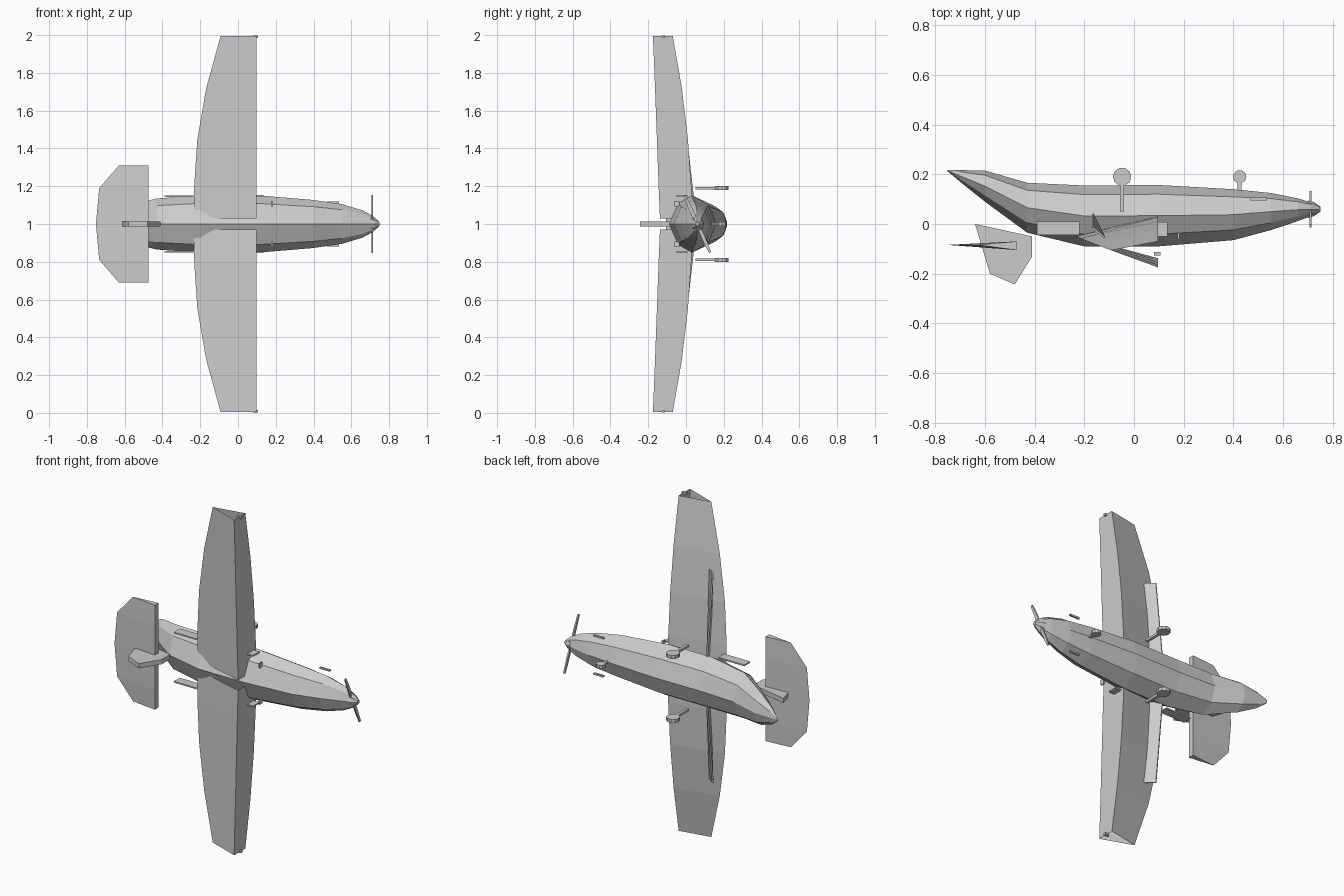
import bpy
from math import cos, sin, pi
from mathutils import Vector

if "Cube" in bpy.data.objects:
    bpy.data.objects.remove(bpy.data.objects["Cube"])

CZ = 1.0  # symmetry plane of the aircraft (wings span along z)


def make(name, verts, faces):
    me = bpy.data.meshes.new(name)
    me.from_pydata([tuple(v) for v in verts], [], faces)
    me.update()
    ob = bpy.data.objects.new(name, me)
    bpy.context.collection.objects.link(ob)
    bpy.context.view_layer.objects.active = ob
    bpy.ops.object.mode_set(mode='EDIT')
    bpy.ops.mesh.select_all(action='SELECT')
    bpy.ops.mesh.normals_make_consistent(inside=False)
    bpy.ops.object.mode_set(mode='OBJECT')
    return ob


def loft(name, rings, caps=True):
    n = len(rings[0])
    verts = [v for r in rings for v in r]
    faces = [(i * n + j, i * n + (j + 1) % n, (i + 1) * n + (j + 1) % n, (i + 1) * n + j)
             for i in range(len(rings) - 1) for j in range(n)]
    if caps:
        faces += [tuple(range(n)), tuple(range(len(verts) - n, len(verts)))]
    return make(name, verts, faces)


def prism(name, outline, z0, z1):
    return loft(name, [[(x, y, z) for x, y in outline] for z in (z0, z1)])


def box(name, x0, x1, y0, y1, zc, dz):
    return prism(name, [(x0, y0), (x1, y0), (x1, y1), (x0, y1)], zc - dz / 2, zc + dz / 2)


def disc(x, y, r, n=10):
    return [(x + r * cos(2 * pi * i / n), y + r * sin(2 * pi * i / n)) for i in range(n)]


# Fuselage: eight-sided rings (x, upper y, lower y, half width)
stations = [(-.75, .212, .218, .012), (-.70, .17, .217, .05), (-.60, .09, .215, .095),
            (-.43, -.035, .166, .135), (-.20, -.09, .155, .152), (.10, -.09, .157, .152),
            (.40, -.065, .14, .127), (.55, -.025, .125, .105), (.66, .012, .103, .072),
            (.71, .03, .088, .045), (.745, .048, .07, .016)]
section = [(0, 0), (.2, .72), (.5, 1), (.85, .66), (1, 0), (.85, -.66), (.5, -1), (.2, -.72)]
loft("fuselage", [[(x, t + (b - t) * f, CZ + w * k) for f, k in section]
                  for x, t, b, w in stations])

# Wing ribs: span, trailing x, trailing y, leading upper y, leading lower y
ribs = [(.03, -.232, -.048, -.138, .034), (.20, -.232, -.05, -.145, .028),
        (.45, -.215, -.058, -.154, .01), (.72, -.168, -.077, -.164, -.022),
        (.995, -.092, -.106, -.175, -.07)]

for s, side in ((1, "right"), (-1, "left")):
    # Wedge wing with blunt leading face and open ends
    loft(side + "_wing", [[(tx, ty, CZ + s * d), (.097, u, CZ + s * d), (.097, l, CZ + s * d)]
                          for d, tx, ty, u, l in ribs], caps=False)
    # Wingtip light
    box(side + "_tip_light", .08, .107, -.126, -.112, CZ + s * .992, .014)
    # Underwing flap plate, tapering outwards
    loft(side + "_flap", [[(-.17, e, CZ + s * d), (-.163, e + .003, CZ + s * d),
                           (-.115, -.053, CZ + s * d), (-.122, -.056, CZ + s * d)]
                          for d, e in ((.13, .04), (.62, -.015))])
    # Main gear
    prism(side + "_main_wheel", disc(-.048, .19, .037), CZ + s * .18, CZ + s * .2)
    box(side + "_main_strut", -.056, -.04, .05, .165, CZ + s * .19, .014)
    # Side plates, exhaust and probe
    box(side + "_rear_plate", -.39, -.22, -.045, .01, CZ + s * .146, .008)
    box(side + "_front_plate", .07, .135, -.05, .008, CZ + s * .15, .008)
    box(side + "_exhaust", .47, .535, .095, .106, CZ + s * .113, .01)
    box(side + "_probe", .176, .184, -.06, -.035, CZ + s * .108, .03)

# Nose gear
prism("nose_wheel", disc(.425, .19, .027), CZ - .01, CZ + .01)
box("nose_strut", .417, .433, .12, .175, CZ, .012)

# Tailplane: wedge with thick leading edge
tail = [(-.31, -.63), (-.19, -.735), (0, -.752), (.19, -.735), (.31, -.63)]
loft("tailplane", [[(x, -.084, CZ + d), (-.473, -.105, CZ + d), (-.473, -.07, CZ + d)]
                   for d, x in tail])

# Fin
prism("fin", [(-.64, 0), (-.58, -.2), (-.48, -.243), (-.41, -.13), (-.41, -.05)],
      CZ - .014, CZ + .014)

# Propeller: two slanted blades and a hub
hub = Vector((.71, .06, CZ))
along = Vector((0, .41, -.912))
across = Vector((0, .912, .41))
for s in (1, -1):
    rings = []
    for d, w in ((0, .008), (.08, .01), (.165, .006)):
        c = hub + along * (s * d)
        rings.append([c + across * a * w + Vector((b * .004, 0, 0))
                      for a, b in ((-1, -1), (1, -1), (1, 1), (-1, 1))])
    loft("propeller_blade", rings)
loft("spinner", [[(x, .06 + r * cos(i * pi / 4), CZ + r * sin(i * pi / 4)) for i in range(8)]
                 for x, r in ((.70, .036), (.725, .028), (.75, .01))])
